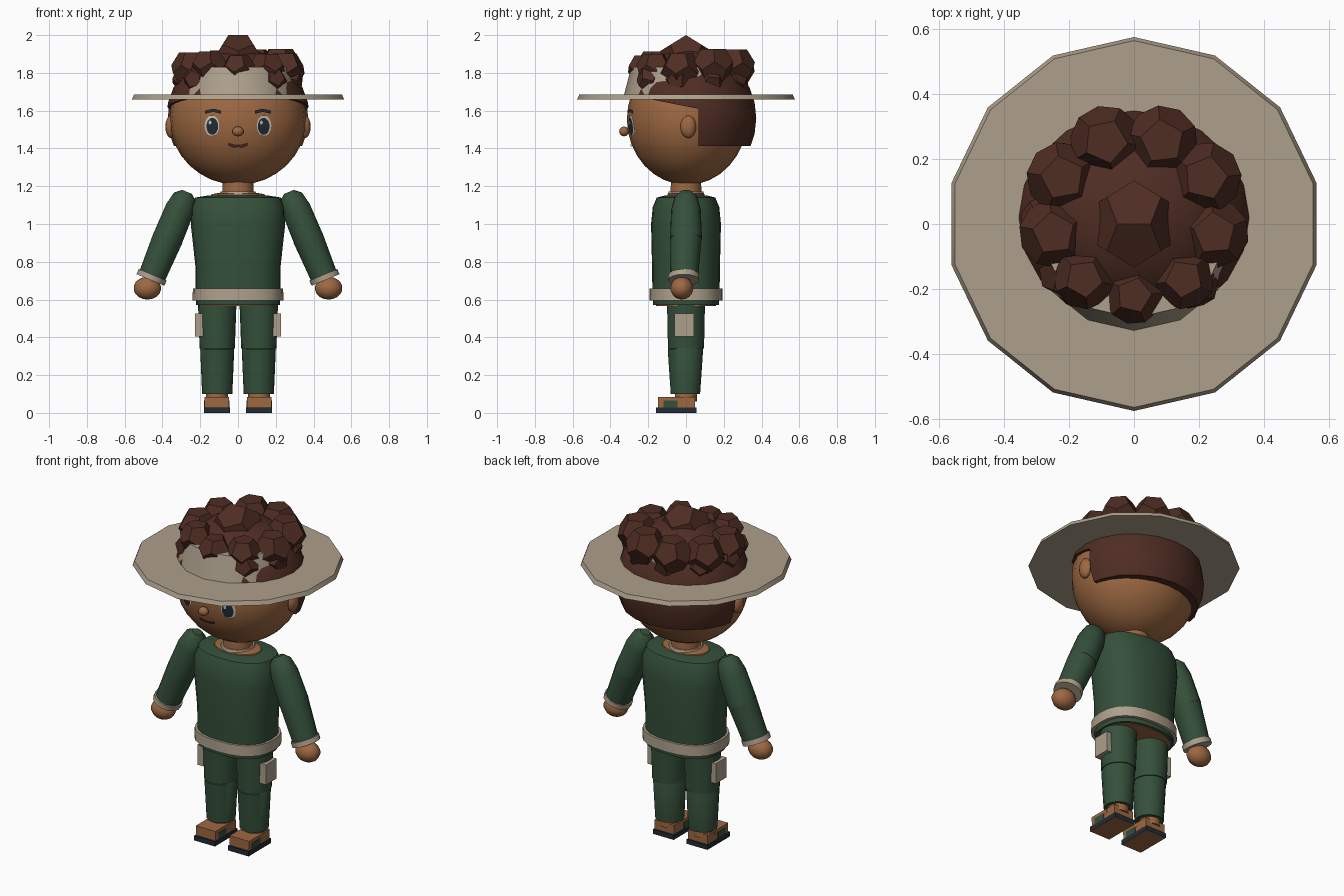
import bpy, bmesh, random
from math import sin, cos, pi, sqrt, radians, copysign
from mathutils import Vector, Matrix, Euler

if "Cube" in bpy.data.objects:
    bpy.data.objects.remove(bpy.data.objects["Cube"])
random.seed(4)


def material(name, rgb):
    m = bpy.data.materials.new(name)
    m.use_nodes = True
    m.diffuse_color = (*rgb, 1)
    m.node_tree.nodes["Principled BSDF"].inputs["Base Color"].default_value = (*rgb, 1)
    return m


SKIN = material("skin", (.34, .14, .055))
HAIR = material("dark brown", (.077, .026, .017))
GREEN = material("forest green", (.035, .08, .043))
BEIGE = material("khaki beige", (.42, .35, .26))
NAVY = material("dark navy", (.016, .025, .036))
WHITE = material("eye white", (.6, .54, .46))


def finish(name, bm, *mats, angle=35):
    bmesh.ops.recalc_face_normals(bm, faces=bm.faces)
    me = bpy.data.meshes.new(name)
    bm.to_mesh(me)
    bm.free()
    for m in mats:
        me.materials.append(m)
    me.shade_smooth()
    me.set_sharp_from_angle(angle=radians(angle))
    ob = bpy.data.objects.new(name, me)
    bpy.context.collection.objects.link(ob)
    return ob


def loft(name, rings, mat, n=18, power=2.0, matrix=Matrix(), start=0.0):
    """Skin a stack of rounded rings (x, y, z, rx, ry) with end caps."""
    bm = bmesh.new()
    loops = []
    for x, y, z, rx, ry in rings:
        loop = []
        for i in range(n):
            a = start + 2 * pi * i / n
            c, s = cos(a), sin(a)
            px = copysign(abs(c) ** (2 / power), c) * rx
            py = copysign(abs(s) ** (2 / power), s) * ry
            loop.append(bm.verts.new((x + px, y + py, z)))
        loops.append(loop)
    for lo, hi in zip(loops, loops[1:]):
        for i in range(n):
            j = (i + 1) % n
            bm.faces.new((lo[i], lo[j], hi[j], hi[i]))
    bm.faces.new(loops[0])
    bm.faces.new(loops[-1])
    bm.transform(matrix)
    return finish(name, bm, mat)


def ball(name, center, size, mat, u=18, v=12, cuts=()):
    """Ellipsoid, optionally sliced by planes (point, normal of removed side)."""
    bm = bmesh.new()
    bmesh.ops.create_uvsphere(bm, u_segments=u, v_segments=v, radius=1)
    bm.transform(Matrix.Translation(center) @ Matrix.Diagonal((*size, 1)))
    for co, no in cuts:
        geom = bm.verts[:] + bm.edges[:] + bm.faces[:]
        cut = bmesh.ops.bisect_plane(bm, geom=geom, plane_co=co, plane_no=no, clear_outer=True)
        edges = [e for e in cut["geom_cut"] if isinstance(e, bmesh.types.BMEdge)]
        bmesh.ops.contextual_create(bm, geom=edges)
    return finish(name, bm, mat)


def box(name, lo, hi, mat, under=None):
    lo, hi = Vector(lo), Vector(hi)
    bm = bmesh.new()
    bmesh.ops.create_cube(bm, size=1)
    bm.transform(Matrix.Translation((lo + hi) / 2) @ Matrix.Diagonal((*(hi - lo), 1)))
    bm.normal_update()
    if under:
        for f in bm.faces:
            f.material_index = int(f.normal.z < -.9)
    return finish(name, bm, mat, *([under] if under else []))


# Head, ears, nose and neck
HC, HR = Vector((0, .005, 1.555)), Vector((.362, .318, .348))
ball("head", HC, HR, SKIN, 24, 16)
ball("nose", (0, -.328, 1.49), (.03, .026, .026), SKIN, 12, 8)
loft("neck", [(0, 0, 1.12, .085, .085), (0, 0, 1.25, .08, .08)], SKIN)
for side, s in (("left", 1), ("right", -1)):
    ball(side + "_ear", (s * .355, .012, 1.515), (.03, .042, .06), SKIN, 12, 8)


# Painted face, laid onto the head surface
def patch(name, outline, mat, lift):
    def on_head(x, z):
        d = 1 - ((x - HC.x) / HR.x) ** 2 - ((z - HC.z) / HR.z) ** 2
        return (x, HC.y - HR.y * sqrt(max(d, 0)) - lift, z)
    bm = bmesh.new()
    n = len(outline)
    mx, mz = (sum(p[k] for p in outline) / n for k in (0, 1))
    hub = bm.verts.new(on_head(mx, mz))
    rim = [bm.verts.new(on_head(*p)) for p in outline]
    for i in range(n):
        bm.faces.new((hub, rim[i], rim[(i + 1) % n]))
    ob = finish(name, bm, mat)
    if ob.data.polygons[0].normal.y > 0:
        ob.data.flip_normals()


def oval(x, z, rx, rz, n=16):
    return [(x + rx * cos(2 * pi * i / n), z + rz * sin(2 * pi * i / n)) for i in range(n)]


def stroke(path, half):
    return [(x, z + half) for x, z in path] + [(x, z - half) for x, z in reversed(path)]


for side, s in (("left", 1), ("right", -1)):
    patch(side + "_eye", oval(s * .138, 1.52, .039, .056), WHITE, .004)
    patch(side + "_iris", oval(s * .136, 1.517, .031, .045), NAVY, .007)
    patch(side + "_eye_glint", oval(s * .136 - .012, 1.537, .008, .011, 8), WHITE, .009)
    patch(side + "_brow", stroke([(s * .09, 1.592), (s * .13, 1.602), (s * .175, 1.592)], .008),
          NAVY, .009)
patch("mouth", stroke([(-.05, 1.422), (-.025, 1.412), (0, 1.414), (.025, 1.412), (.05, 1.422)], .007),
      HAIR, .007)

# Hair cap and the lower hair at the back
hair_center, hair_size = (0, .02, 1.56), (.38, .352, .37)
ball("hair_cap", hair_center, hair_size, HAIR, 20, 14, [((0, .065, 1.61), (0, -.2, -1))])
ball("back_hair", hair_center, hair_size, HAIR, 20, 14,
     [((0, .065, 1.5), (0, -1, 0)), ((0, 0, 1.412), (0, 0, -1))])


# Curly hair clumps
def clump(name, center, radius, rotation):
    g = (1 + sqrt(5)) / 2
    pts = [(x, y, z) for x in (-1, 1) for y in (-1, 1) for z in (-1, 1)]
    for a in (-1, 1):
        for b in (-1, 1):
            pts += [(a / g, 0, b * g), (a * g, b / g, 0), (0, a * g, b / g)]
    bm = bmesh.new()
    for p in pts:
        bm.verts.new(p)
    bmesh.ops.convex_hull(bm, input=bm.verts[:])
    bmesh.ops.dissolve_limit(bm, angle_limit=.02, verts=bm.verts[:], edges=bm.edges[:])
    bm.transform(Matrix.Translation(center) @ Euler(rotation).to_matrix().to_4x4()
                 @ Matrix.Scale(radius / sqrt(3), 4))
    finish(name, bm, HAIR, angle=10)


clump("top_curl", (0, 0, 1.866), .1435, (0, 0, 0))
for i in range(9):
    a = radians(-90 + 40 * i)
    front = max(0, -sin(a))
    r = .255 - .02 * front
    clump("curl_%d" % (i + 1), (r * cos(a), r * sin(a) + .015, 1.825 + random.uniform(-.01, .015)),
          .113 - .022 * front, (radians(31.7), 0, a + pi / 2 + random.uniform(-.3, .3)))
for i in range(8):
    a = radians(-48 + 38 * i)
    clump("low_curl_%d" % (i + 1), (.275 * cos(a), .265 * sin(a) + .01, 1.765), .077,
          (random.uniform(0, 1), random.uniform(0, 1), a))

# Hat
loft("hat_brim", [(0, 0, 1.66, .576, .576), (0, 0, 1.685, .565, .565)], BEIGE, 14, start=pi / 2)
loft("hat_crown", [(0, 0, 1.67, .332, .332), (0, 0, 1.83, .29, .29)], BEIGE, 14, start=pi / 2)

# Shirt, neckline and hem
loft("shirt", [(0, 0, .57, .222, .175), (0, 0, .65, .226, .178), (0, 0, .78, .226, .18),
               (0, 0, 1.0, .25, .185), (0, 0, 1.09, .246, .176), (0, 0, 1.14, .228, .155),
               (0, 0, 1.152, .15, .105)], GREEN, 24, 2.4)
loft("shirt_hem", [(0, 0, .595, .241, .194), (0, 0, .658, .239, .192)], BEIGE, 24, 2.4)
loft("upper_chest", [(0, 0, 1.14, .148, .103), (0, 0, 1.158, .14, .098), (0, 0, 1.166, .09, .085)], SKIN)
loft("collar", [(0, 0, 1.15, .1, .1), (0, 0, 1.173, .092, .092)], BEIGE)
loft("hips", [(0, 0, .567, .205, .16), (0, 0, .59, .205, .16)], SKIN, 24, 2.4)

for side, s in (("left", 1), ("right", -1)):
    # Arm, built hanging down and swung outwards
    swing = Matrix.Translation((s * .27, 0, 1.17)) @ Matrix.Rotation(-s * radians(22.5), 4, 'Y')
    loft(side + "_upper_sleeve", [(0, 0, 0, .028, .03), (0, 0, -.03, .062, .06), (0, 0, -.1, .077, .078),
                                  (0, 0, -.27, .08, .085)], GREEN, 16, matrix=swing)
    loft(side + "_lower_sleeve", [(0, 0, -.26, .081, .083), (0, -.01, -.485, .072, .074)],
         GREEN, 16, matrix=swing)
    loft(side + "_cuff", [(0, -.012, -.475, .08, .082), (0, -.012, -.505, .08, .082)],
         BEIGE, 16, matrix=swing)
    ball(side + "_hand", (s * .48, -.022, .66), (.073, .06, .06), SKIN, 12, 9)

    # Trouser leg and side pocket
    x = s * .11
    loft(side + "_thigh", [(x, 0, .34, .093, .097), (x, 0, .58, .102, .102)], GREEN)
    loft(side + "_shin", [(x, -.003, .1, .08, .079), (x, -.003, .335, .09, .095),
                          (x, 0, .345, .085, .088)], GREEN)
    box(side + "_pocket", (s * .205 - .023, -.06, .405), (s * .205 + .023, .042, .525), BEIGE)

    # Foot and sandal
    x = s * .112
    loft(side + "_ankle", [(x, 0, .06, .058, .058), (x, 0, .13, .058, .058)], SKIN)
    box(side + "_foot", (x - .065, -.147, .02), (x + .065, .047, .084), SKIN)
    box(side + "_strap", (x - .068, -.12, .026), (x + .068, -.045, .066), GREEN)
    box(side + "_foot_top", (x - .0655, -.147, .06), (x + .0655, -.02, .085), SKIN)
    box(side + "_sole", (x - .069, -.158, 0), (x + .069, .055, .028), NAVY, under=SKIN)
